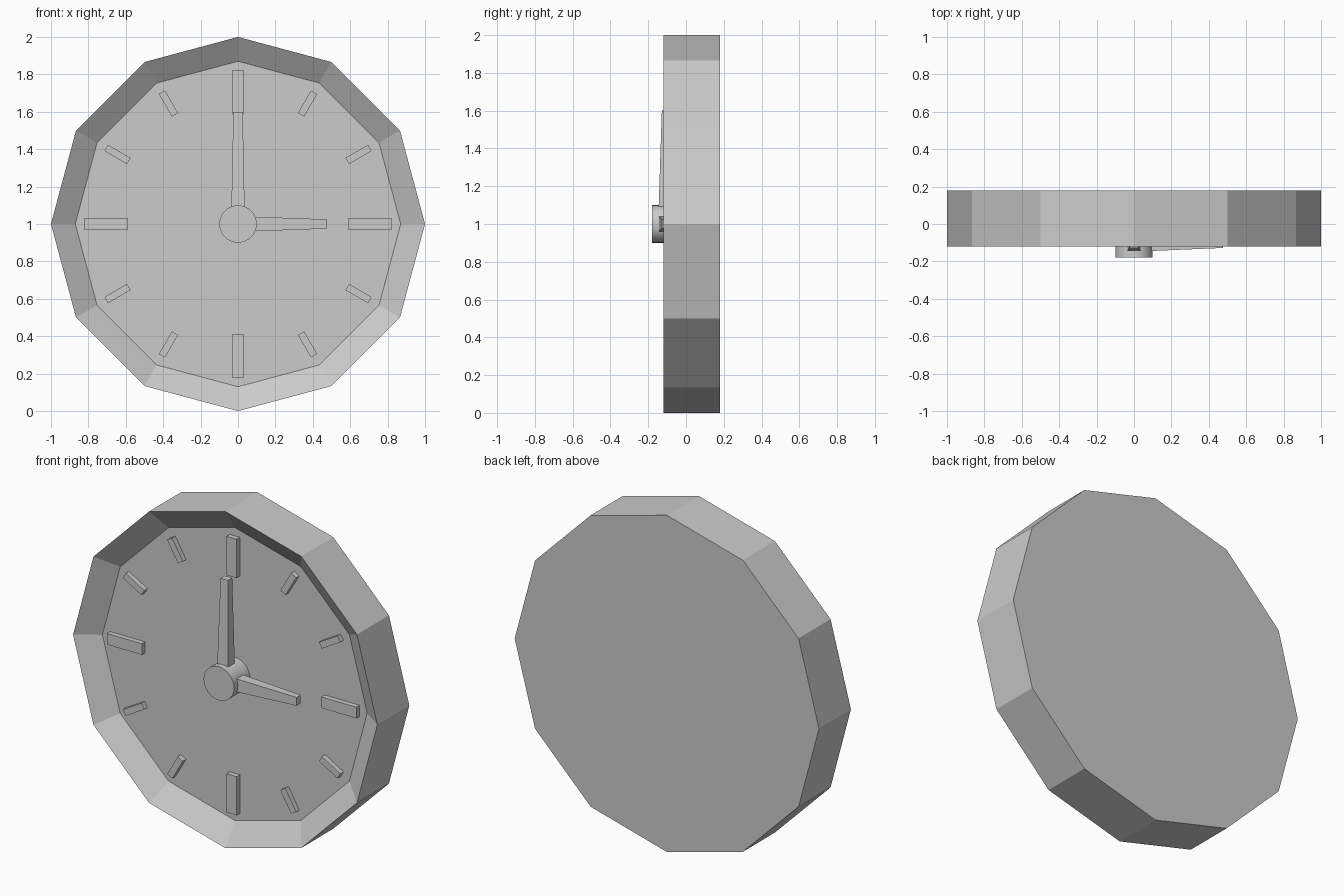
import bpy
import bmesh
from math import radians, cos
from mathutils import Matrix, Vector

cube = bpy.data.objects.get("Cube")
if cube:
    bpy.data.objects.remove(cube, do_unlink=True)

grey = bpy.data.materials.new("plain grey")
grey.use_nodes = True
colour = (0.6, 0.6, 0.6, 1)
grey.diffuse_color = colour
grey.node_tree.nodes["Principled BSDF"].inputs["Base Color"].default_value = colour

FLOOR = -0.03   # dial surface depth
FRONT = -0.12   # rim front depth
BACK = 0.18


def finish(bm, name):
    """Turn a bmesh into an object centred on the dial."""
    bmesh.ops.recalc_face_normals(bm, faces=bm.faces)
    mesh = bpy.data.meshes.new(name)
    bm.to_mesh(mesh)
    bm.free()
    mesh.materials.append(grey)
    obj = bpy.data.objects.new(name, mesh)
    obj.location.z = 1
    bpy.context.collection.objects.link(obj)
    return obj


def disc(sides, radius, front, back):
    """Closed prism whose axis runs front to back."""
    bm = bmesh.new()
    place = Matrix.Translation((0, (front + back) / 2, 0)) @ Matrix.Rotation(radians(90), 4, "X")
    bmesh.ops.create_cone(bm, cap_ends=True, segments=sides, radius1=radius,
                          radius2=radius, depth=back - front, matrix=place)
    return bm


def bar(name, angle, start, end):
    """Radial bar; start and end are (radius, half width, front, back)."""
    bm = bmesh.new()
    bmesh.ops.create_cube(bm, size=2)
    for v in bm.verts:
        radius, half, front, back = end if v.co.z > 0 else start
        v.co = Vector((half * v.co.x, front if v.co.y < 0 else back, radius))
    bmesh.ops.rotate(bm, verts=bm.verts, matrix=Matrix.Rotation(radians(angle), 3, "Y"))
    return finish(bm, name)


# Twelve-sided case with a sunken dial
bm = disc(12, 1, FRONT, BACK)
bm.normal_update()
dial = min(bm.faces, key=lambda f: f.calc_center_median().y)
bmesh.ops.inset_region(bm, faces=[dial], thickness=0.13 * cos(radians(15)), use_even_offset=True)
for v in dial.verts:
    v.co.y = FLOOR
finish(bm, "case")

# Hour markers, larger at the quarters
for hour in range(12):
    inner, outer, half = (0.59, 0.82, 0.033) if hour % 3 == 0 else (0.674, 0.814, 0.019)
    bar(f"hour_marker_{hour or 12}", hour * 30,
        (inner, half, -0.06, FLOOR), (outer, half, -0.06, FLOOR))

# Tapered hands
bar("minute_hand", 0, (0.05, 0.036, -0.146, -0.08), (0.6, 0.025, -0.128, -0.09))
bar("hour_hand", 90, (0.05, 0.04, -0.146, -0.08), (0.475, 0.025, -0.128, -0.09))

# Round centre hub
hub = finish(disc(32, 0.1, -0.18, FLOOR), "centre_hub")
bpy.ops.object.select_all(action="DESELECT")
hub.select_set(True)
bpy.context.view_layer.objects.active = hub
bpy.ops.object.shade_smooth_by_angle(angle=radians(30))
